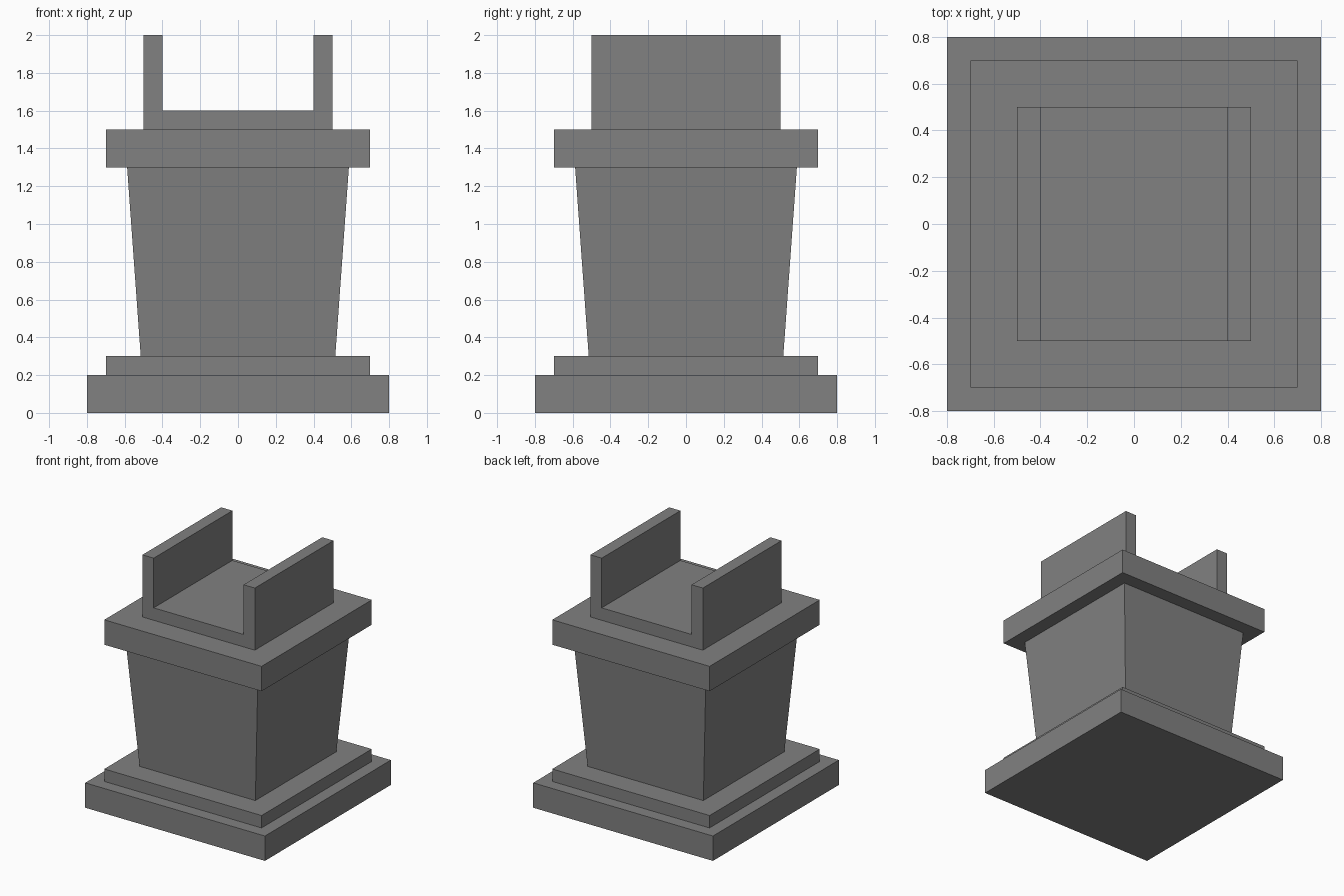
import bpy, bmesh

if "Cube" in bpy.data.objects:
    bpy.data.objects.remove(bpy.data.objects["Cube"])

stone = bpy.data.materials.new("grey stone")
stone.diffuse_color = (0.22, 0.22, 0.22, 1)
stone.use_nodes = True
stone.node_tree.nodes["Principled BSDF"].inputs["Base Color"].default_value = stone.diffuse_color


def block(name, x, y, z0, z1, cx=0.0, top=1.0):
    """Box with half sizes x, y between two heights; top scales its upper face."""
    bm = bmesh.new()
    bmesh.ops.create_cube(bm, size=2)
    for v in bm.verts:
        upper = v.co.z > 0
        s = top if upper else 1.0
        v.co = (cx + v.co.x * x * s, v.co.y * y * s, z1 if upper else z0)
    mesh = bpy.data.meshes.new(name)
    bm.to_mesh(mesh)
    bm.free()
    mesh.materials.append(stone)
    obj = bpy.data.objects.new(name, mesh)
    bpy.context.collection.objects.link(obj)
    return obj


# Stepped foot
block("base_slab", 0.8, 0.8, 0.0, 0.2)
block("base_step", 0.7, 0.7, 0.2, 0.3)

# Column that widens upwards
block("tapered_column", 0.515, 0.515, 0.3, 1.3, top=0.587 / 0.515)

# Cap and open cradle
block("cap_slab", 0.7, 0.7, 1.3, 1.5)
block("cradle_floor", 0.5, 0.5, 1.5, 1.6)
for side, name in ((-1, "left_cradle_wall"), (1, "right_cradle_wall")):
    block(name, 0.05, 0.5, 1.6, 2.0, cx=side * 0.45)
